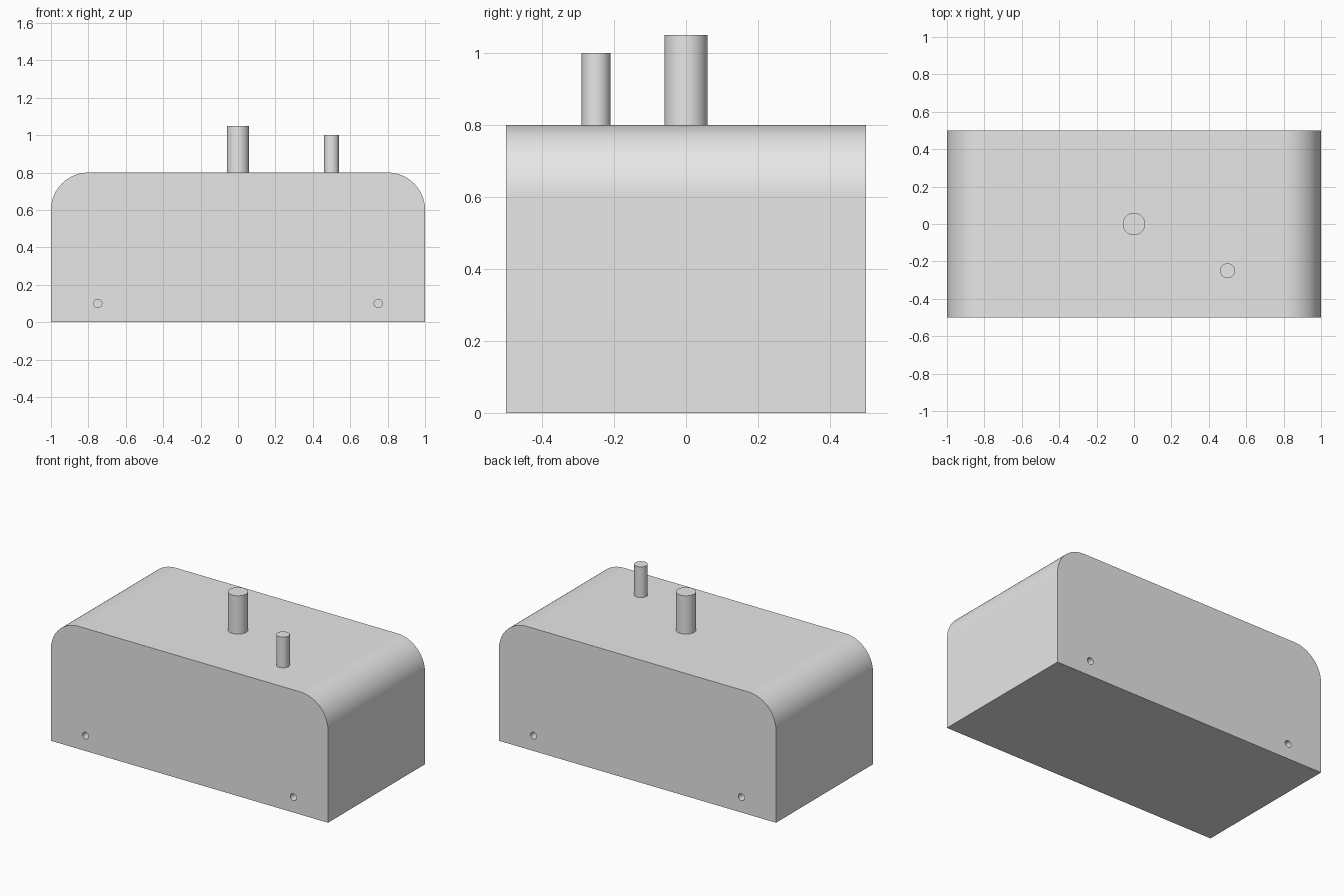
import bpy
import bmesh
import math

cube = bpy.data.objects.get("Cube")
if cube:
    bpy.data.objects.remove(cube, do_unlink=True)

grey = bpy.data.materials.new("plain_grey")
grey.use_nodes = True
grey.diffuse_color = (0.8, 0.8, 0.8, 1)
grey.node_tree.nodes["Principled BSDF"].inputs["Base Color"].default_value = grey.diffuse_color


def smooth(obj):
    bpy.ops.object.select_all(action="DESELECT")
    obj.select_set(True)
    bpy.context.view_layer.objects.active = obj
    bpy.ops.object.shade_smooth_by_angle(angle=math.radians(30))


def cylinder(name, radius, depth, location, rotation=(0, 0, 0)):
    bpy.ops.mesh.primitive_cylinder_add(vertices=48, radius=radius, depth=depth,
                                        location=location, rotation=rotation)
    obj = bpy.context.object
    obj.name = name
    obj.data.materials.append(grey)
    return obj


def peg(name, radius, x, y, base, top):
    smooth(cylinder(name, radius, top - base, (x, y, (base + top) / 2)))


# Housing: a box with its two long upper edges rounded
LENGTH, WIDTH, HEIGHT, ROUND = 2.0, 1.0, 0.8, 0.2
bpy.ops.mesh.primitive_cube_add(size=1, location=(0, 0, HEIGHT / 2))
housing = bpy.context.object
housing.name = "housing"
housing.data.materials.append(grey)
bm = bmesh.new()
bm.from_mesh(housing.data)
bmesh.ops.scale(bm, vec=(LENGTH, WIDTH, HEIGHT), verts=bm.verts)
top_sides = [e for e in bm.edges
             if all(v.co.z > 0 for v in e.verts)
             and e.verts[0].co.x * e.verts[1].co.x > 0]
bmesh.ops.bevel(bm, geom=top_sides, offset=ROUND, segments=20,
                profile=0.5, affect="EDGES")
bm.to_mesh(housing.data)
bm.free()

# Blind screw holes near the lower corners of the front and back
HOLE_DEPTH = 0.1
for x in (-0.75, 0.75):
    for y in (-WIDTH / 2, WIDTH / 2):
        cutter = cylinder("screw_hole_cutter", 0.022, 2 * HOLE_DEPTH,
                          (x, y, 0.1), (math.pi / 2, 0, 0))
        cutter.hide_render = True
        cut = housing.modifiers.new("screw_hole", "BOOLEAN")
        cut.operation = "DIFFERENCE"
        cut.solver = "EXACT"
        cut.object = cutter
        bpy.context.view_layer.objects.active = housing
        bpy.ops.object.modifier_apply(modifier=cut.name)
        bpy.data.objects.remove(cutter, do_unlink=True)
smooth(housing)

# Upright pegs on the top
peg("centre_peg", 0.06, 0, 0, HEIGHT, 1.05)
peg("side_peg", 0.04, 0.5, -0.25, HEIGHT, 1.0)
